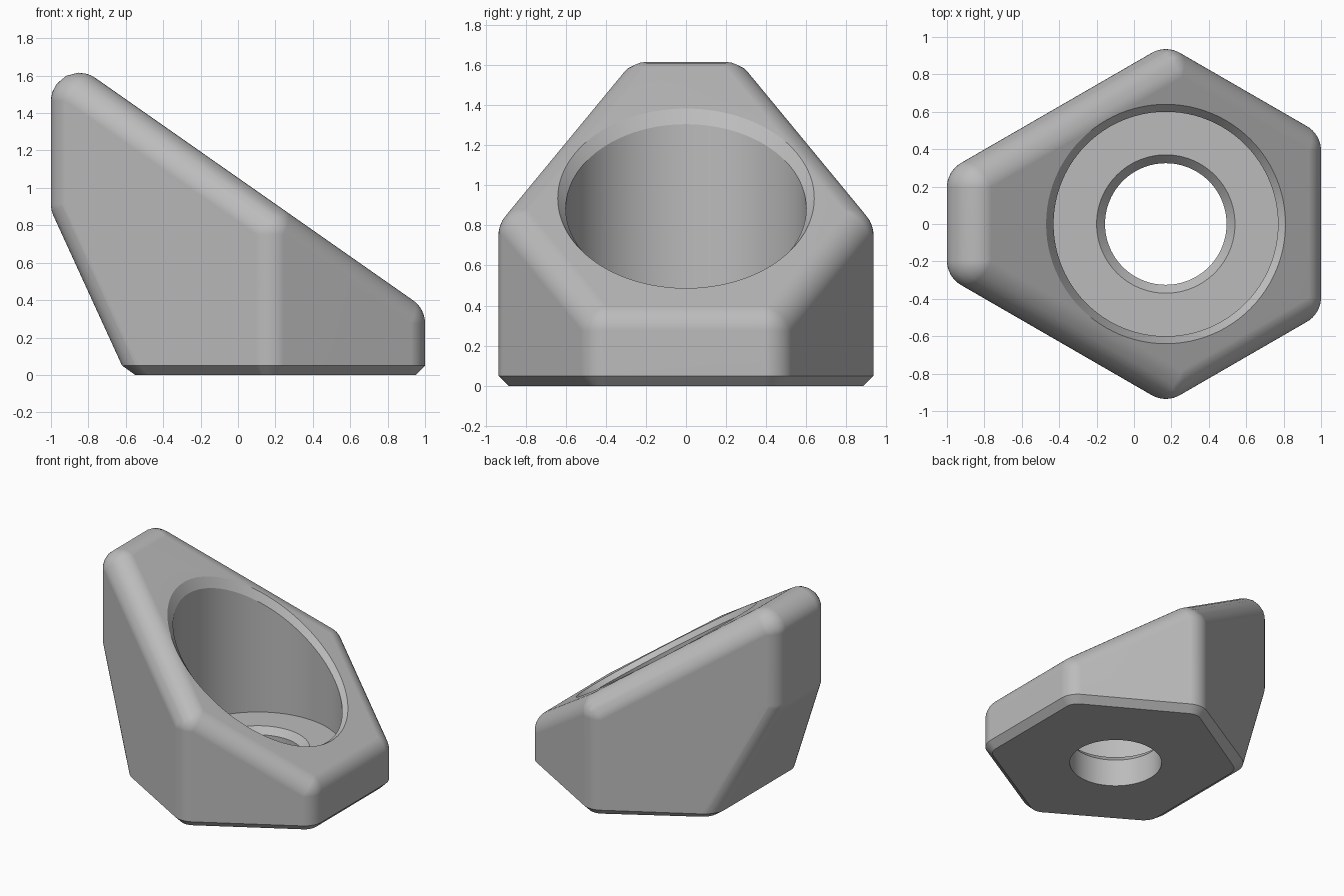
import bpy, bmesh
from math import sin, cos, pi, radians
from mathutils import Vector

if "Cube" in bpy.data.objects:
    bpy.data.objects.remove(bpy.data.objects["Cube"], do_unlink=True)

CX = 0.17           # centre of the hexagon and of the bore
R = 0.15            # edge rounding radius
STEPS = 8           # facets across each rounded edge
SLOPE = 0.7


def top_z(x):
    return 1.054 - SLOPE * x


def new_object(name, bm):
    bmesh.ops.recalc_face_normals(bm, faces=bm.faces)
    mesh = bpy.data.meshes.new(name)
    bm.to_mesh(mesh)
    bm.free()
    obj = bpy.data.objects.new(name, mesh)
    bpy.context.collection.objects.link(obj)
    return obj


def cut(bm, point, normal):
    """Slice away everything on the normal side and cap the opening."""
    geom = bm.verts[:] + bm.edges[:] + bm.faces[:]
    res = bmesh.ops.bisect_plane(bm, geom=geom, plane_co=point, plane_no=normal,
                                 clear_outer=True, dist=1e-6)
    edges = [e for e in res["geom_cut"] if isinstance(e, bmesh.types.BMEdge)]
    return bmesh.ops.contextual_create(bm, geom=edges)["faces"]


# Planes of the sharp solid: five upright walls, sloped top, undercut, underside
planes = []
for deg in (0, 60, 120, 240, 300):
    n = Vector((cos(radians(deg)), sin(radians(deg)), 0))
    planes.append((Vector((CX, 0, 0)) + n * 0.83, n))
planes.append((Vector((-1, 0, 0)), Vector((-1, 0, 0))))
planes.append((Vector((0, 0, top_z(0))), Vector((SLOPE, 0, 1)).normalized()))
planes.append((Vector((-1, 0, 0.88)), Vector((-0.83, 0, -0.38)).normalized()))
planes.append((Vector((0, 0, -0.2)), Vector((0, 0, -1))))

# Core solid, shrunk by the rounding radius
core = bmesh.new()
bmesh.ops.create_cube(core, size=6)
for p, n in planes:
    cut(core, p - n * R, n)

# Round it: a spherical patch at every core corner, wrapped in a hull
body = bmesh.new()
for v in core.verts:
    near = [n for p, n in planes if abs((v.co - p).dot(n) + R) < 1e-4]
    if len(near) < 3:
        continue
    a, b, c = near[:3]
    for i in range(STEPS + 1):
        for j in range(STEPS + 1 - i):
            d = (a * i + b * j + c * (STEPS - i - j)).normalized()
            body.verts.new(v.co + d * R)
core.free()
bmesh.ops.remove_doubles(body, verts=body.verts, dist=1e-5)
hull = bmesh.ops.convex_hull(body, input=body.verts)
loose = {v for v in hull["geom_interior"] + hull["geom_unused"]
         if isinstance(v, bmesh.types.BMVert)}
bmesh.ops.delete(body, geom=list(loose), context="VERTS")
bmesh.ops.dissolve_limit(body, angle_limit=0.002, verts=body.verts, edges=body.edges)

# Flat base with a chamfered foot
cut(body, Vector((0, 0, 0.05)), Vector((0, 0, -1)))
bmesh.ops.recalc_face_normals(body, faces=body.faces)
base = min(body.faces, key=lambda f: f.calc_center_median().z)
bmesh.ops.inset_region(body, faces=[base], thickness=0.05, use_even_offset=True)
for v in base.verts:
    v.co.z = 0
    if v.co.x < -0.45:
        v.co.x += 0.02
block = new_object("sloped_hex_block", body)

# Stepped bore cutter: through hole, counterbore, and rim chamfer on the slope
SEG = 96
stages = [(0.325, -0.3, 0), (0.325, 0.21, 0), (0.37, 0.26, 0), (0.6, 0.26, 0),
          (0.6, -0.05, 1), (0.64, 0, 1), (0.64, 1, 1)]
bore = bmesh.new()
rings = []
for r, z, sloped in stages:
    ring = []
    for k in range(SEG):
        x = CX + r * cos(2 * pi * k / SEG)
        y = r * sin(2 * pi * k / SEG)
        ring.append(bore.verts.new((x, y, z + sloped * top_z(x))))
    rings.append(ring)
for lo, hi in zip(rings, rings[1:]):
    for k in range(SEG):
        m = (k + 1) % SEG
        bore.faces.new((lo[k], lo[m], hi[m], hi[k]))
bore.faces.new(rings[0][::-1])
bore.faces.new(rings[-1])
cutter = new_object("bore_cutter", bore)
cutter.hide_render = True

mod = block.modifiers.new("bore", "BOOLEAN")
mod.operation = "DIFFERENCE"
mod.solver = "EXACT"
mod.object = cutter
bpy.ops.object.select_all(action="DESELECT")
block.select_set(True)
bpy.context.view_layer.objects.active = block
bpy.ops.object.modifier_apply(modifier=mod.name)
bpy.data.objects.remove(cutter, do_unlink=True)

# Single grey material and smooth shading with crisp chamfers
grey = bpy.data.materials.new("plain_grey")
grey.use_nodes = True
colour = (0.5, 0.5, 0.5, 1)
grey.diffuse_color = colour
grey.node_tree.nodes["Principled BSDF"].inputs["Base Color"].default_value = colour
block.data.materials.clear()
block.data.materials.append(grey)
bpy.ops.object.shade_smooth_by_angle(angle=radians(25))
weighted = block.modifiers.new("weighted_normals", "WEIGHTED_NORMAL")
weighted.keep_sharp = True
